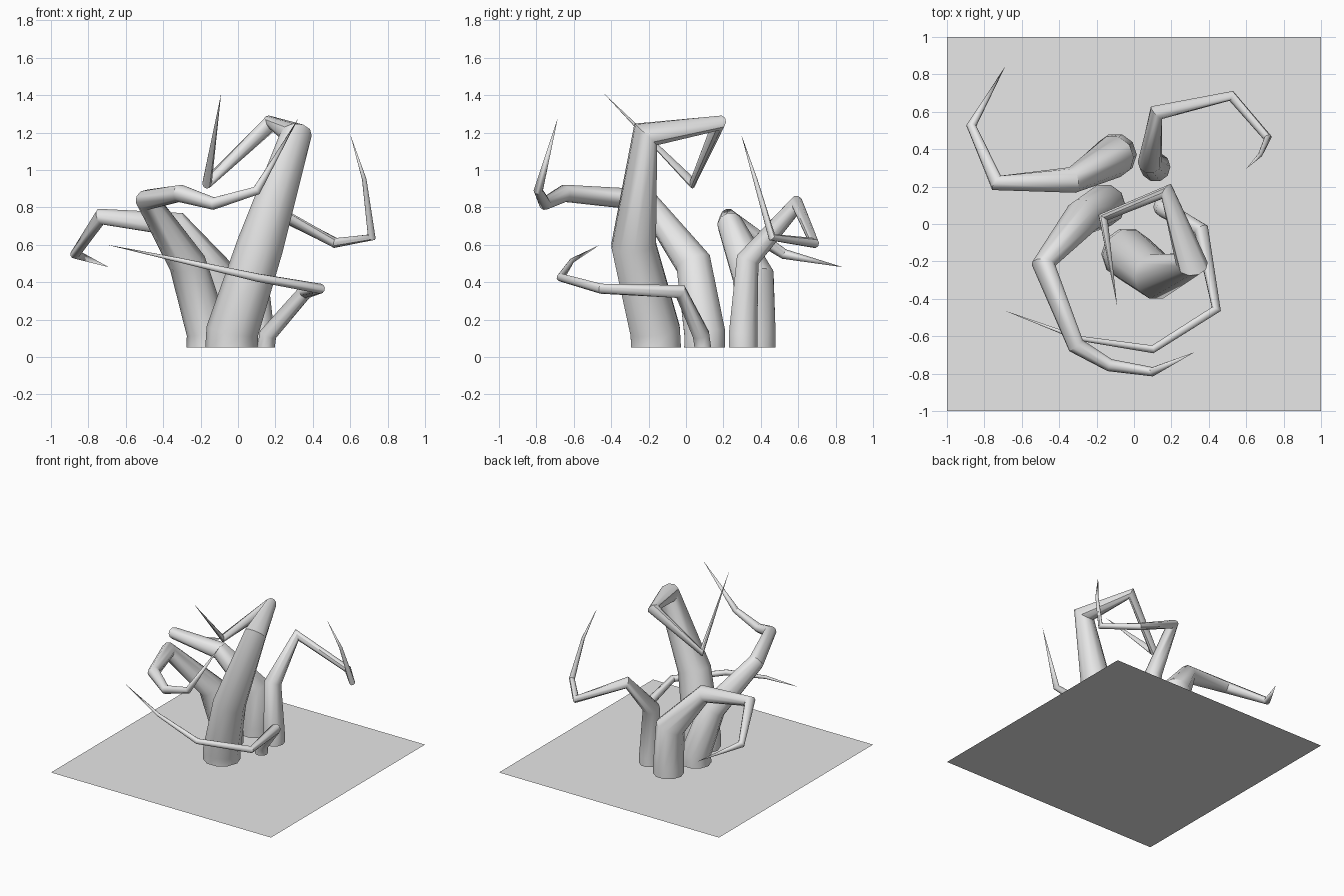
import bpy, bmesh, math
from mathutils import Vector

if "Cube" in bpy.data.objects:
    bpy.data.objects.remove(bpy.data.objects["Cube"])

SIDES = 10

grey = bpy.data.materials.new("light grey")
grey.diffuse_color = (0.8, 0.8, 0.8, 1)
grey.use_nodes = True
grey.node_tree.nodes["Principled BSDF"].inputs["Base Color"].default_value = grey.diffuse_color


def finish(bm, name):
    me = bpy.data.meshes.new(name)
    bm.to_mesh(me)
    bm.free()
    ob = bpy.data.objects.new(name, me)
    bpy.context.collection.objects.link(ob)
    me.materials.append(grey)
    return ob


def tentacle(name, pts):
    """Loft a tapering tube along (x, y, z, radius) points, ending in a sharp tip."""
    P = [Vector(p[:3]) for p in pts]
    bm = bmesh.new()
    rings = []
    tangent, side = Vector((0, 0, 1)), Vector((1, 0, 0))
    for i in range(len(P) - 1):
        if i == 0:
            t = Vector((0, 0, 1))
        else:
            t = ((P[i] - P[i - 1]).normalized() + (P[i + 1] - P[i]).normalized()).normalized()
        # carry the ring direction along the path without twisting
        side = tangent.rotation_difference(t) @ side
        tangent = t
        other = t.cross(side)
        ring = []
        for k in range(SIDES):
            a = 2 * math.pi * k / SIDES
            ring.append(bm.verts.new(P[i] + pts[i][3] * (side * math.cos(a) + other * math.sin(a))))
        rings.append(ring)
    for lo, hi in zip(rings, rings[1:]):
        for k in range(SIDES):
            n = (k + 1) % SIDES
            bm.faces.new((lo[k], lo[n], hi[n], hi[k]))
    tip = bm.verts.new(P[-1])
    for k in range(SIDES):
        bm.faces.new((rings[-1][k], rings[-1][(k + 1) % SIDES], tip))
    bm.faces.new(rings[0][::-1])
    bmesh.ops.recalc_face_normals(bm, faces=bm.faces)
    ob = finish(bm, name)
    bpy.ops.object.select_all(action='DESELECT')
    ob.select_set(True)
    bpy.context.view_layer.objects.active = ob
    bpy.ops.object.shade_smooth_by_angle(angle=math.radians(40))


# flat square base
bm = bmesh.new()
bmesh.ops.create_grid(bm, x_segments=1, y_segments=1, size=1)
finish(bm, "base_plane")

# tall front tentacle
tentacle("tall_tentacle", [
    (-.035, -.16, .05, .14), (-.03, -.165, .14, .14), (.12, -.28, .60, .125),
    (.31, -.215, 1.19, .085), (.175, .175, 1.25, .045),
    (-.165, .035, .93, .03), (-.09, -.44, 1.41, 0)])

# left tentacle curling round to the front
tentacle("curling_tentacle", [
    (-.16, .10, .05, .115), (-.16, .10, .13, .115), (-.27, .04, .50, .10),
    (-.485, -.215, .84, .063), (-.31, -.65, .875, .047),
    (-.13, -.755, .82, .034), (.10, -.79, .89, .025), (.325, -.685, 1.28, 0)])

# back left tentacle
tentacle("back_left_tentacle", [
    (-.10, .37, .05, .115), (-.10, .37, .12, .115), (-.11, .36, .43, .115),
    (-.33, .235, .71, .07), (-.735, .22, .75, .045),
    (-.87, .525, .55, .027), (-.69, .84, .48, 0)])

# back right tentacle
tentacle("back_right_tentacle", [
    (.115, .305, .05, .08), (.115, .305, .12, .08), (.085, .33, .52, .065),
    (.12, .595, .82, .045), (.52, .685, .61, .028),
    (.715, .46, .64, .022), (.675, .37, .95, .012), (.60, .295, 1.19, 0)])

# thin low tentacle sweeping across the front
tentacle("thin_tentacle", [
    (.15, .09, .05, .047), (.16, .08, .12, .047), (.36, -.03, .35, .04),
    (.44, -.455, .365, .027), (.10, -.67, .425, .022),
    (-.30, -.61, .515, .013), (-.70, -.46, .60, 0)])
